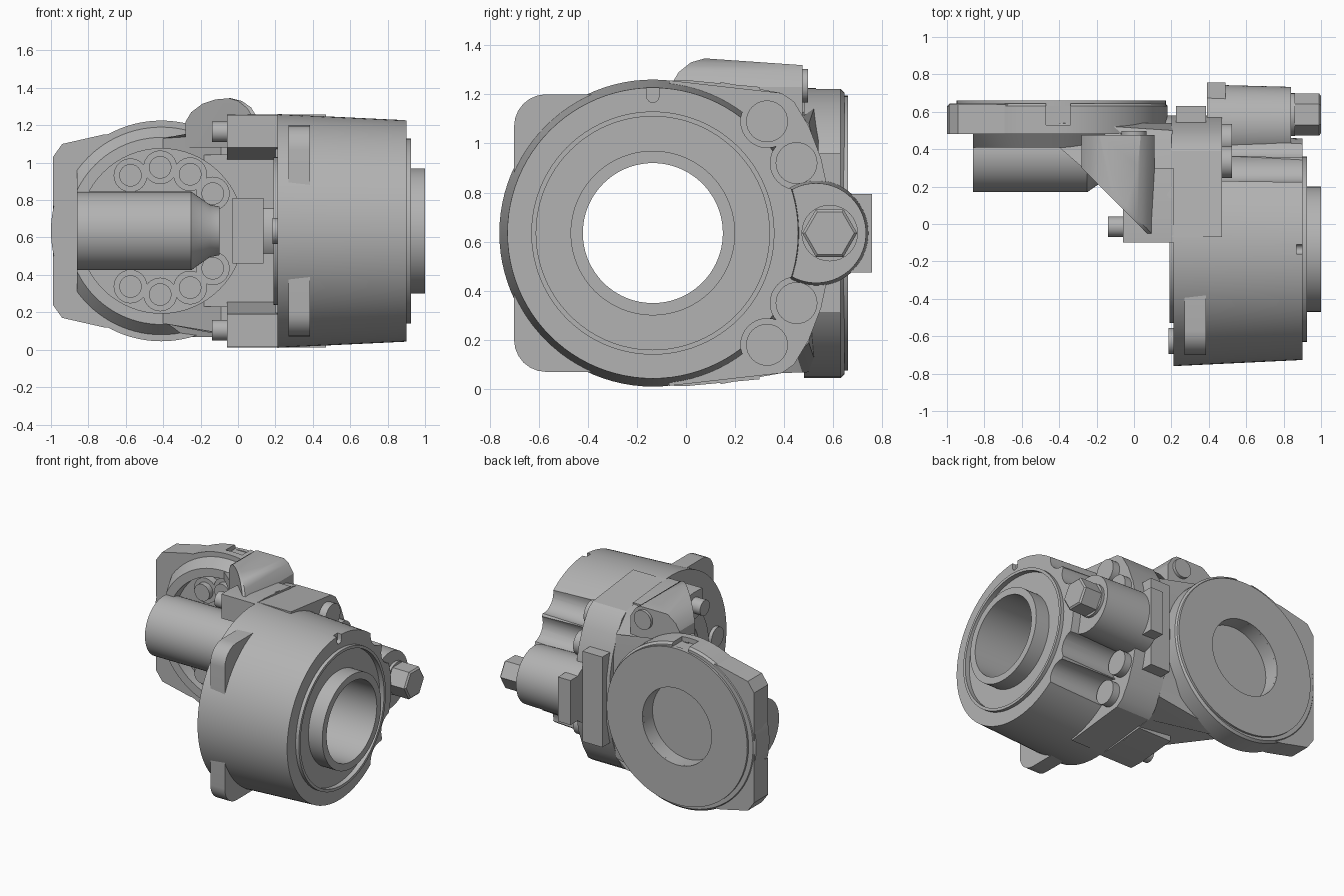
import bpy, bmesh, math

if "Cube" in bpy.data.objects:
    bpy.data.objects.remove(bpy.data.objects["Cube"], do_unlink=True)

grey = bpy.data.materials.new("cast_grey")
grey.use_nodes = True
grey.diffuse_color = (0.45, 0.45, 0.45, 1)
grey.node_tree.nodes["Principled BSDF"].inputs["Base Color"].default_value = grey.diffuse_color

MID = 0.635           # height of both main axes
DRUM = (-0.135, MID)  # drum axis, y and z
BELL = (-0.41, MID)   # bell axis, x and z
parts = []


def place(axis, u, v, t):
    return {"x": (t, u, v), "y": (u, t, v), "z": (u, v, t)}[axis]


def skin(name, rings, loop=False):
    """Bridge rings of points into a solid, capped or closed on itself."""
    bm = bmesh.new()
    rows = [[bm.verts.new(p) for p in ring] for ring in rings]
    n = len(rows[0])
    pairs = list(zip(rows, rows[1:]))
    if loop:
        pairs.append((rows[-1], rows[0]))
    else:
        bm.faces.new(rows[0])
        bm.faces.new(rows[-1])
    for a, b in pairs:
        for i in range(n):
            j = (i + 1) % n
            bm.faces.new((a[i], a[j], b[j], b[i]))
    bmesh.ops.recalc_face_normals(bm, faces=bm.faces)
    mesh = bpy.data.meshes.new(name)
    bm.to_mesh(mesh)
    bm.free()
    mesh.materials.append(grey)
    ob = bpy.data.objects.new(name, mesh)
    bpy.context.collection.objects.link(ob)
    parts.append(ob)
    return ob


def prism(name, axis, pts, a, b):
    return skin(name, [[place(axis, u, v, t) for u, v in pts] for t in (a, b)])


def box(name, x, y, z):
    return prism(name, "z", [(x[0], y[0]), (x[1], y[0]), (x[1], y[1]), (x[0], y[1])], *z)


def lathe(name, axis, centre, profile, loop=False, n=72):
    """Turn (position, radius) pairs around a line along the axis."""
    def ring(t, r):
        return [place(axis, centre[0] + r * math.cos(k * math.tau / n),
                      centre[1] + r * math.sin(k * math.tau / n), t) for k in range(n)]
    return skin(name, [ring(t, r) for t, r in profile], loop)


def rod(name, axis, centre, r, a, b, n=32):
    return lathe(name, axis, centre, [(a, r), (b, r)], n=n)


def cut(ob, *cutters):
    for c in cutters:
        mod = ob.modifiers.new("cut", "BOOLEAN")
        mod.operation, mod.solver, mod.object = "DIFFERENCE", "EXACT", c
        deps = bpy.context.evaluated_depsgraph_get()
        mesh = bpy.data.meshes.new_from_object(ob.evaluated_get(deps))
        ob.modifiers.clear()
        ob.data = mesh
        parts.remove(c)
        bpy.data.objects.remove(c, do_unlink=True)


def flip(pts):
    return [(u, 2 * MID - v) for u, v in pts]


def both(pts):
    """Complete an upper outline with its lower mirror image."""
    return pts + flip(pts)[::-1]


# Drum with tapered wall, rim, recessed ring and open hub
drum = lathe("drum", "x", DRUM, [
    (0.19, 0.285), (0.19, 0.395), (0.21, 0.395), (0.21, 0.625), (0.9, 0.592), (0.9, 0.495), (0.925, 0.495),
    (0.925, 0.475), (0.89, 0.475), (0.89, 0.335), (1.0, 0.335), (1.0, 0.285)], loop=True, n=96)
bolt_spots = [(0.33, 1.09), (0.45, 0.92)]
bolt_spots += flip(bolt_spots)
cut(drum, *[rod("scallop", "x", p, 0.107, 0.47, 1.1) for p in bolt_spots],
    rod("rim_slot_end", "x", (-0.135, 1.192), 0.025, 0.87, 0.95, 16),
    box("rim_slot", (0.87, 0.95), (-0.16, -0.11), (1.192, 1.3)))
rod("drum_rear_pin", "x", (-0.625, MID), 0.07, 0.185, 0.25)

# Mounting plate whose rounded corners stand out from the drum
corner = [(-0.57 - 0.13 * math.sin(k * math.pi / 12), 1.07 + 0.13 * math.cos(k * math.pi / 12))
          for k in range(7)]
plate = prism("drum_mounting_plate", "x", both([(-0.3, 1.2)] + corner), 0.27, 0.385)
cut(plate, rod("plate_bore", "x", DRUM, 0.5, 0.1, 0.6, 64))

# Housing flange joining drum and bell
flange = prism("housing_flange", "x", both(
    [(-0.07, 1.257), (0.39, 1.205), (0.44, 1.17), (0.5, 1.07), (0.55, 0.94), (0.58, 0.8)]), 0.2, 0.47)
cut(flange, rod("flange_bore", "x", DRUM, 0.4, 0.1, 0.6, 64))
for p in bolt_spots:
    rod("flange_bolt", "x", p, 0.085, 0.44, 0.525)

# Adjuster lobe with hexagon nut
lathe("adjuster_lobe", "x", (0.53, MID), [(0.39, 0.215), (0.84, 0.203)])
rod("adjuster_washer", "x", (0.585, MID), 0.115, 0.83, 0.86)
lathe("adjuster_nut", "x", (0.585, MID), [(0.85, 0.112), (0.99, 0.112), (1.0, 0.1)], n=6)
box("adjuster_block", (0.39, 0.49), (0.5, 0.757), (0.475, 0.795))
box("back_bar", (0.225, 0.385), (0.5, 0.63), (0.31, 0.96))

# Bell with stepped front, bowl, rear disc and blind hole
bell = lathe("bell", "y", BELL, [(0.41, 0.5), (0.48, 0.555), (0.48, 0.59), (0.63, 0.59), (0.645, 0.575)], n=96)
cut(bell, rod("bowl", "y", BELL, 0.44, 0.2, 0.5, 64),
    rod("rear_hole", "y", (-0.39, MID), 0.275, 0.545, 0.8, 64),
    box("side_flat", (-1.2, -0.86), (0.2, 0.48), (0, 1.3)),
    box("top_notch", (-0.47, -0.34), (0.53, 0.7), (1.19, 1.4)))
lathe("rear_disc", "y", (-0.39, MID), [(0.63, 0.275), (0.63, 0.56), (0.66, 0.56), (0.66, 0.275)],
      loop=True, n=96)

# Side tab plate with half-round notch
tab = prism("side_tab", "y", both([(-0.6, 1.16), (-0.72, 1.15), (-0.94, 1.1), (-0.99, 1.03)]), 0.48, 0.64)
cut(tab, rod("tab_bowl", "y", BELL, 0.5, 0.3, 0.8, 64),
    rod("tab_notch", "x", (0.47, MID), 0.135, -1.1, -0.8))

# Neck wall widening from bell to flange, sloped along its front
low = both([(0.14, 1.11), (0.41, 1.13), (0.54, 1.2), (0.54, 0.9)])
high = both([(0.14, 1.25), (0.39, 1.205), (0.5, 1.08), (0.54, 0.94)])
neck = skin("neck", [[(-0.4, y, z) for y, z in low], [(0.205, y, z) for y, z in high]])
cut(neck, prism("slope", "z", [(-0.5, 0.0), (-0.09, 0.0), (-0.09, 0.14), (-0.4, 0.41), (-0.5, 0.41)], -0.2, 1.6),
    rod("neck_bowl", "y", BELL, 0.44, 0.0, 0.5, 64),
    box("neck_recess", (-0.2, 0.3), (0.0, 0.22), (0.23, 1.04)))
box("centre_block", (-0.03, 0.135), (0.155, 0.4), (0.46, 0.81))
rod("centre_collar", "x", (0.38, MID), 0.2, 0.1, 0.205, 48)

# Lugs and their pins, above and below
lug = [(-0.1, 1.255), (0.0, 1.258), (0.3, 1.23), (0.3, 1.0), (0.2, 1.02), (-0.1, 1.08)]
for side, pts, pin in (("upper", lug, (-0.015, 1.165)), ("lower", flip(lug), (-0.015, 0.105))):
    prism(side + "_lug", "x", pts, -0.06, 0.21)
    rod(side + "_lug_pin", "x", pin, 0.055, -0.14, -0.05)

# Motor barrel lying in the bowl, and the bolts around it
barrel = lathe("motor_barrel", "x", (0.38, MID), [(-0.86, 0.21), (-0.25, 0.21), (-0.15, 0.14), (-0.1, 0.13)])
cut(barrel, box("barrel_back", (-1.1, 0.1), (0.52, 0.8), (0.2, 1.1)))
bowl_spots = []
for angle in (36, 63, 91, 119):
    a = math.radians(angle)
    bowl_spots.append((BELL[0] + 0.34 * math.cos(a), MID + 0.34 * math.sin(a)))
for p in bowl_spots + flip(bowl_spots):
    rod("bowl_bolt_seat", "y", p, 0.09, 0.45, 0.52)
    rod("bowl_bolt", "y", p, 0.06, 0.41, 0.5)

# Rounded boss on top, cut off at a slant, with rear plug
boss_line = [(-0.28, 1.08), (-0.28, 1.22), (-0.25, 1.27), (-0.19, 1.315), (-0.12, 1.338), (-0.04, 1.345),
             (0.02, 1.33), (0.07, 1.295), (0.11, 1.23), (0.11, 1.08)]
boss = prism("top_boss", "y", boss_line, -0.06, 0.475)
cut(boss, prism("boss_slant", "z", [(-0.4, -0.2), (0.2, -0.2), (0.07, -0.05), (-0.28, 0.3), (-0.4, 0.4)], 1.0, 1.5),
    prism("boss_front_round", "x", [(-0.2, 1.18), (-0.06, 1.24), (-0.03, 1.29), (0.02, 1.33), (0.09, 1.35),
                                    (0.09, 1.5), (-0.2, 1.5)], -0.5, 0.3),
    prism("boss_top_slope", "x", [(0.08, 1.346), (0.6, 1.31), (0.6, 1.5), (0.08, 1.5)], -0.5, 0.3))
rod("boss_plug", "y", (0.0, 1.235), 0.068, 0.45, 0.497)

# Smooth curved walls while keeping edges crisp
bpy.ops.object.select_all(action="DESELECT")
for ob in parts:
    ob.select_set(True)
bpy.context.view_layer.objects.active = drum
bpy.ops.object.shade_smooth_by_angle(angle=math.radians(28))
